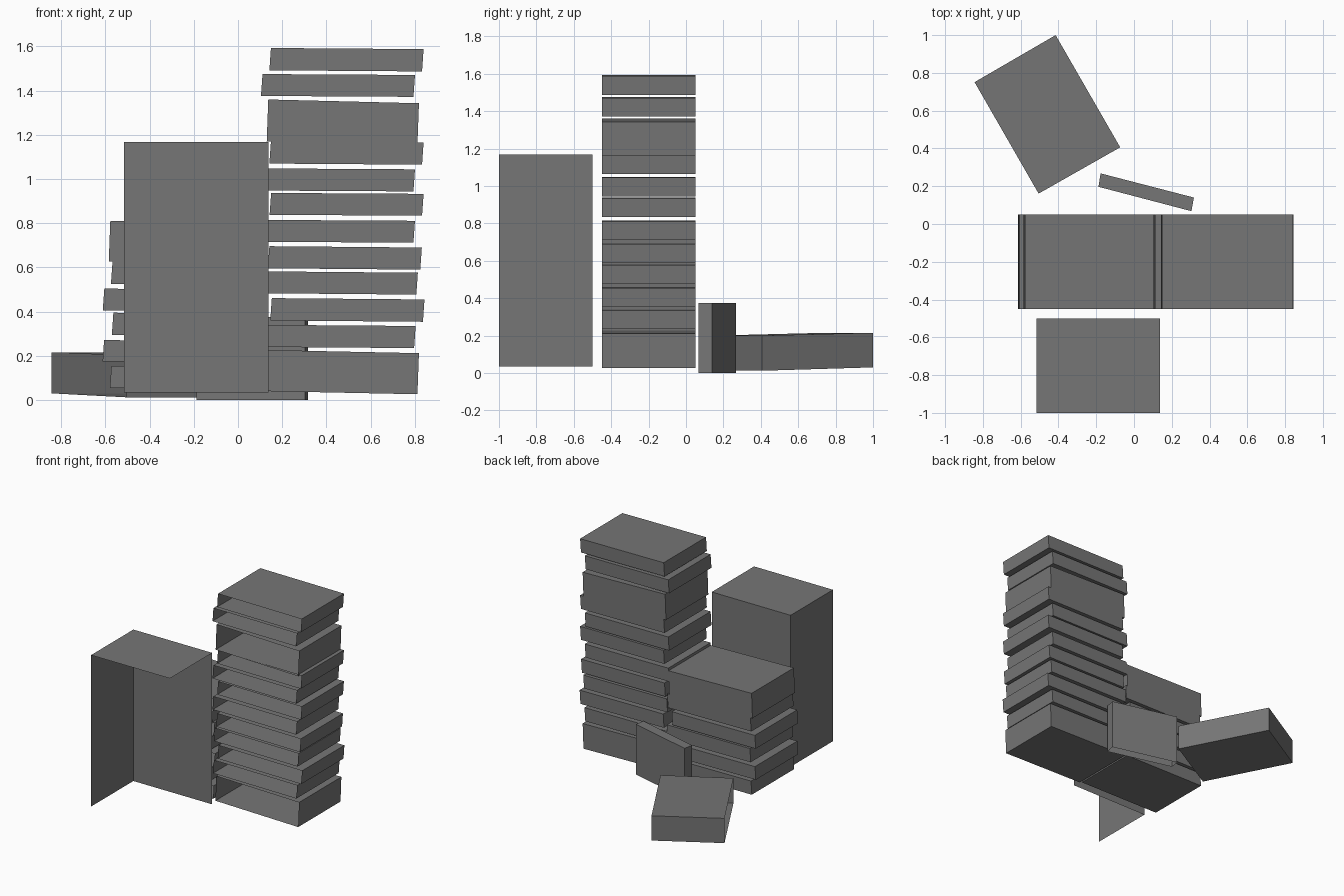
import bpy, bmesh

if "Cube" in bpy.data.objects:
    bpy.data.objects.remove(bpy.data.objects["Cube"])

dark = bpy.data.materials.new("dark_grey")
dark.diffuse_color = (0.18, 0.18, 0.18, 1)
dark.use_nodes = True
dark.node_tree.nodes["Principled BSDF"].inputs["Base Color"].default_value = dark.diffuse_color

FACES = {
    "bottom": (3, 2, 1, 0), "top": (4, 5, 6, 7),
    "front": (0, 1, 5, 4), "right": (1, 2, 6, 5),
    "back": (2, 3, 7, 6), "left": (3, 0, 4, 7),
}


def shell(name, low, high, open_sides=()):
    """Six-sided block from a low and a high ring of corners, some sides left open."""
    bm = bmesh.new()
    v = [bm.verts.new(c) for c in low + high]
    for side, idx in FACES.items():
        if side not in open_sides:
            bm.faces.new([v[i] for i in idx])
    me = bpy.data.meshes.new(name)
    bm.to_mesh(me)
    bm.free()
    me.materials.append(dark)
    ob = bpy.data.objects.new(name, me)
    bpy.context.collection.objects.link(ob)
    return ob


def ring(corners, heights):
    return [(x, y, z) for (x, y), z in zip(corners, heights)]


def stacked_block(name, x0, x1, z0, z1, drop):
    """Slightly sheared block, lower at its right end, open at the front."""
    y0, y1, s = -0.449, 0.051, 0.007
    h = (0, -drop, -drop, 0)
    low = [(x0 - s, y0), (x1 - s, y0), (x1 - s, y1), (x0 - s, y1)]
    high = [(x0, y0), (x1, y0), (x1, y1), (x0, y1)]
    shell(name, ring(low, [z0 + d for d in h]), ring(high, [z1 + d for d in h]), ("front",))


# tall stack: left, right, bottom, top, drop to the right
tall = [
    (0.135, 0.819, 0.04, 0.226, 0.014), (0.115, 0.804, 0.24, 0.34, 0.005),
    (0.153, 0.844, 0.36, 0.461, 0.006), (0.124, 0.814, 0.483, 0.582, 0.006),
    (0.142, 0.832, 0.596, 0.696, 0.006), (0.111, 0.801, 0.716, 0.815, 0.004),
    (0.150, 0.84, 0.838, 0.937, 0.004), (0.111, 0.801, 0.948, 1.048, 0.004),
    (0.149, 0.84, 1.07, 1.17, 0.005), (0.137, 0.819, 1.17, 1.36, 0.017),
    (0.111, 0.801, 1.376, 1.475, 0.004), (0.149, 0.84, 1.492, 1.593, 0.005),
]
for i, b in enumerate(tall):
    stacked_block(f"tall_stack_block_{i + 1}", *b)

# short stack: left edge, bottom, top
short = [(-0.573, 0.054, 0.154), (-0.606, 0.174, 0.271), (-0.564, 0.294, 0.395),
         (-0.605, 0.406, 0.504), (-0.568, 0.525, 0.626), (-0.578, 0.626, 0.811)]
for i, (x, z0, z1) in enumerate(short):
    stacked_block(f"short_stack_block_{i + 1}", x, x + 0.687, z0, z1,
                  0.015 if i == 5 else 0.006)

# large upright case in front: only top, back and left walls
case = [(-0.515, -1.0), (0.137, -1.0), (0.137, -0.5), (-0.515, -0.5)]
shell("front_case", ring(case, [0.035] * 4), ring(case, [1.167] * 4),
      ("front", "right", "bottom"))

# thin upright block behind the stacks
thin = [(-0.188, 0.197), (0.304, 0.068), (0.317, 0.14), (-0.177, 0.268)]
shell("thin_upright_block", ring(thin, [0.0] * 4), ring(thin, [0.375] * 4), ("bottom",))

# block lying at an angle at the back, raised at its far end
lying = [(-0.505, 0.161), (-0.073, 0.406), (-0.415, 1.0), (-0.844, 0.751)]
shell("lying_block", ring(lying, [0.012, 0.012, 0.03, 0.03]),
      ring(lying, [0.2, 0.2, 0.215, 0.215]), ("left",))
